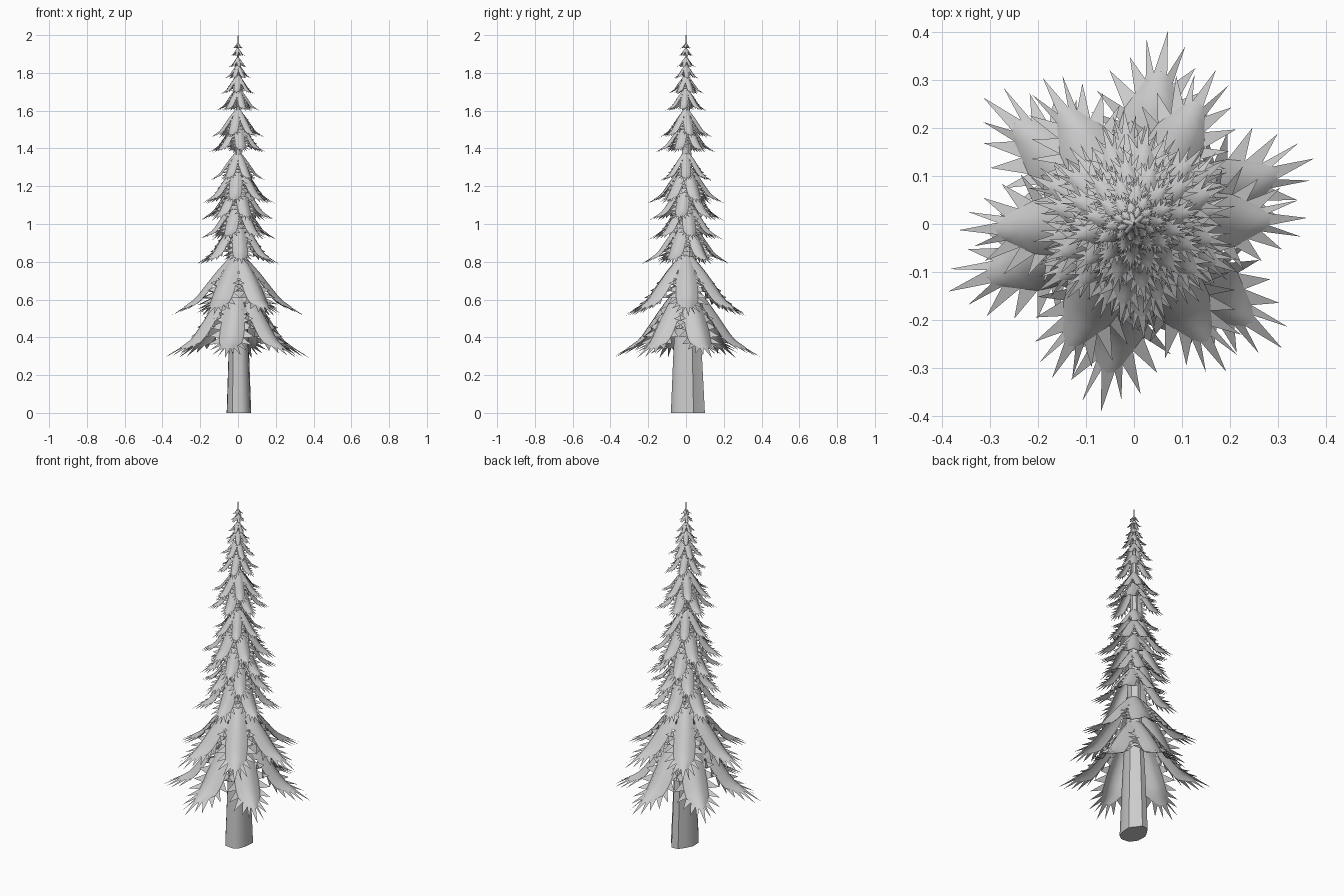
import bpy, math, random
from mathutils import Vector

if "Cube" in bpy.data.objects:
    bpy.data.objects.remove(bpy.data.objects["Cube"])

random.seed(4)


def make_object(name, verts, faces):
    me = bpy.data.meshes.new(name)
    me.from_pydata(verts, [], faces)
    me.update()
    ob = bpy.data.objects.new(name, me)
    bpy.context.collection.objects.link(ob)
    bpy.context.view_layer.objects.active = ob
    ob.select_set(True)
    bpy.ops.object.shade_smooth_by_angle(angle=math.radians(40))
    ob.select_set(False)
    return ob


def lerp_table(table, t):
    for (a, va), (b, vb) in zip(table, table[1:]):
        if t <= b:
            return va + (vb - va) * (t - a) / (b - a)
    return table[-1][1]


# Trunk: uneven tapering loft
def trunk():
    outline = [(0.065, -0.02), (0.07, 0.04), (0.045, 0.07), (0.025, 0.10), (-0.015, 0.095),
               (-0.04, 0.06), (-0.06, 0.02), (-0.058, -0.035), (-0.03, -0.075), (0.02, -0.08),
               (0.05, -0.06)]
    rings = [(0, 1), (0.35, 0.82), (0.8, 0.5), (1.4, 0.27), (1.85, 0.1), (2.0, 0.02)]
    n = len(outline)
    verts = [(x * s, y * s, z) for z, s in rings for x, y in outline]
    faces = [(r * n + i, r * n + (i + 1) % n, (r + 1) * n + (i + 1) % n, (r + 1) * n + i)
             for r in range(len(rings) - 1) for i in range(n)]
    faces += [tuple(reversed(range(n))), tuple(range((len(rings) - 1) * n, len(rings) * n))]
    make_object("trunk", verts, faces)


WIDTH = [(0, 0.07), (0.3, 0.12), (0.6, 0.165), (0.8, 0.16), (1, 0.07)]
ROWS, COLS = 12, 5


# Branch: arched drooping sheet with a fringe of needles round its outer edge
def add_branch(verts, faces, angle, R, z_tip, rise):
    base = len(verts)
    out = Vector((math.cos(angle), math.sin(angle), 0))
    side = Vector((-math.sin(angle), math.cos(angle), 0))
    up = Vector((0, 0, 1))
    radius = [(0, 0.03), (0.4, 0.33), (0.78, 0.63), (1, 0.80)]
    height = [(0, rise), (0.4, 0.25 + (rise - 0.25) * 0.52), (0.78, 0.23), (1, 0.11)]
    normal = (out * 0.7 + up * 0.7)
    for i in range(ROWS):
        t = i / (ROWS - 1)
        c = out * (R * lerp_table(radius, t)) + up * (z_tip + R * lerp_table(height, t))
        hw = R * lerp_table(WIDTH, t)
        for j in range(COLS):
            s = j / (COLS - 1) * 2 - 1
            bow = (out * 0.8 - up * 0.6) * (-0.04 * R * s * s * t)
            verts.append(c + side * (hw * s) - normal * (0.5 * hw * s * s) + bow)
    g = lambda i, j: base + i * COLS + j
    for i in range(ROWS - 1):
        for j in range(COLS - 1):
            faces.append((g(i, j), g(i + 1, j), g(i + 1, j + 1), g(i, j + 1)))
    # Needles follow the rim: down one side, across the tip, up the other
    first = 4
    rim = [g(i, COLS - 1) for i in range(first, ROWS)]
    rim += [g(ROWS - 1, 3), g(ROWS - 1, 1), g(ROWS - 1, 0)]
    rim += [g(i, 0) for i in range(ROWS - 2, first - 1, -1)]
    fwd = (out * 0.9 - up * 0.43)
    n = len(rim) - 1
    for k in range(n):
        u = 1 - 2 * (k + 0.5) / n
        a = math.radians(115) * u
        L = R * (0.24 - 0.12 * abs(u)) * random.uniform(0.8, 1.05)
        if k == n // 2:
            L = R * 0.25
        mid = (verts[rim[k]] + verts[rim[k + 1]]) / 2
        tip = mid + (fwd * math.cos(a) + side * math.sin(a) - up * 0.1) * L
        verts.append(tip)
        faces.append((rim[k + 1], rim[k], len(verts) - 1))


# Tiers: tip height, reach, rotation in degrees
TIERS = [(0.30, 0.40, 20), (0.52, 0.355, 2), (0.79, 0.24, 35), (0.92, 0.21, 10),
         (1.02, 0.21, 48), (1.11, 0.21, 22), (1.23, 0.155, 0), (1.38, 0.165, 38),
         (1.46, 0.15, 12), (1.60, 0.12, 50), (1.69, 0.10, 25), (1.77, 0.075, 5),
         (1.83, 0.055, 40), (1.89, 0.042, 15), (1.93, 0.03, 45)]

trunk()
for idx, (z, R, rot) in enumerate(TIERS):
    verts, faces = [], []
    for k in range(6):
        add_branch(verts, faces, math.radians(rot + 60 * k),
                   R * random.uniform(0.98, 1.02), z, 0.95 if idx == 1 else 1.05)
    make_object(f"branch_tier_{idx + 1}", verts, faces)
